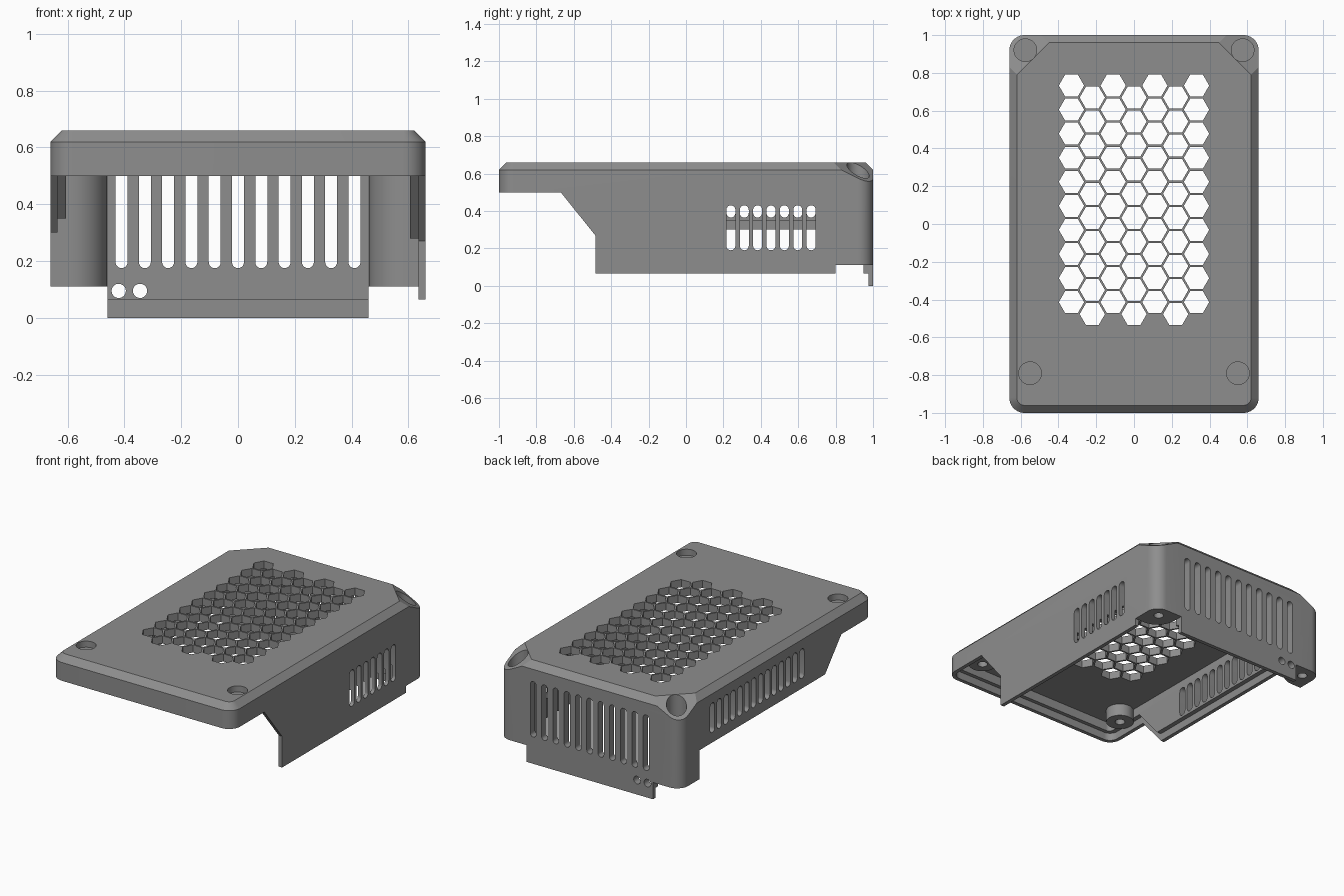
import bpy, bmesh, math

if "Cube" in bpy.data.objects:
    bpy.data.objects.remove(bpy.data.objects["Cube"])

grey = bpy.data.materials.new("mid_grey")
grey.diffuse_color = (0.27, 0.27, 0.27, 1)
grey.use_nodes = True
grey.node_tree.nodes["Principled BSDF"].inputs["Base Color"].default_value = grey.diffuse_color


def arc(cx, cy, r, a0, a1, n=10):
    return [(cx + r * math.cos(math.radians(a0 + (a1 - a0) * i / n)),
             cy + r * math.sin(math.radians(a0 + (a1 - a0) * i / n))) for i in range(n + 1)]


def rounded(x, y0, y1, front, back):
    """Plan outline, symmetric in x, with front and back corner radii."""
    out = []
    for sx, y, a, r in ((-1, y0, 180, front), (1, y0, 270, front), (1, y1, 0, back), (-1, y1, 90, back)):
        if r:
            out += arc(sx * (x - r), y + (r if y == y0 else -r), r, a, a + 90)
        else:
            out.append((sx * x, y))
    return out


def circle(cx, cy, r):
    return arc(cx, cy, r, 0, 360, 40)[:-1]


def slot(c, lo, hi, r):
    return arc(c, lo + r, r, 180, 360) + arc(c, hi - r, r, 0, 180)


def prism(bm, pts, axis, lo, hi):
    """Extrude a 2D outline along an axis."""
    place = {"x": lambda a, b, h: (h, a, b), "y": lambda a, b, h: (a, h, b), "z": lambda a, b, h: (a, b, h)}[axis]
    loft(bm, [[place(a, b, h) for a, b in pts] for h in (lo, hi)])


def loft(bm, rings):
    rings = [[bm.verts.new(p) for p in ring] for ring in rings]
    n = len(rings[0])
    faces = [bm.faces.new(rings[0][::-1]), bm.faces.new(rings[-1])]
    for a, b in zip(rings, rings[1:]):
        faces += [bm.faces.new((a[i], a[(i + 1) % n], b[(i + 1) % n], b[i])) for i in range(n)]
    bmesh.ops.recalc_face_normals(bm, faces=faces)


def finish(name, bm):
    me = bpy.data.meshes.new(name)
    bm.to_mesh(me)
    bm.free()
    me.materials.append(grey)
    ob = bpy.data.objects.new(name, me)
    bpy.context.collection.objects.link(ob)
    return ob


def activate(ob):
    bpy.ops.object.select_all(action="DESELECT")
    ob.select_set(True)
    bpy.context.view_layer.objects.active = ob


def cut(ob, *prisms):
    """Subtract a set of separate prisms from an object."""
    bm = bmesh.new()
    for p in prisms:
        prism(bm, *p)
    tool = finish("cutter", bm)
    tool.hide_render = True
    mod = ob.modifiers.new("cut", "BOOLEAN")
    mod.operation, mod.solver, mod.object = "DIFFERENCE", "EXACT", tool
    activate(ob)
    bpy.ops.object.modifier_apply(modifier=mod.name)
    bpy.data.objects.remove(tool)


def box(x0, x1, y0, y1):
    return [(x0, y0), (x1, y0), (x1, y1), (x0, y1)]


# Outer block with rounded corners and a chamfered top edge
bm = bmesh.new()
wide = rounded(0.66, -1, 1, 0.08, 0.08)
narrow = rounded(0.62, -0.96, 0.96, 0.04, 0.04)
loft(bm, [[(x, y, 0) for x, y in wide], [(x, y, 0.62) for x, y in wide], [(x, y, 0.66) for x, y in narrow]])
cover = finish("cover", bm)

# Sloping facets on the two back corners
for s in (-1, 1):
    bm = bmesh.new()
    ring = []
    for d, z in ((1.31, 0.71), (1.91, 0.41), (1.91, 0.9), (1.31, 0.9)):
        ring.append((d, z))
    ends = [[(s * (d / 2 + t), d / 2 - t, z) for d, z in ring] for t in (-0.9, 0.9)]
    loft(bm, ends)
    tool = finish("cutter", bm)
    mod = cover.modifiers.new("facet", "BOOLEAN")
    mod.operation, mod.solver, mod.object = "DIFFERENCE", "EXACT", tool
    activate(cover)
    bpy.ops.object.modifier_apply(modifier=mod.name)
    bpy.data.objects.remove(tool)

# Cavity, leaving a rounded screw post in each back corner
right_post = [(0.605, 0.80)] + arc(0.59, 0.93, 0.13, 270, 180) + [(0.46, 0.95)]
left_post = [(-x, y) for x, y in right_post[::-1]]
front = arc(-0.575, -0.92, 0.03, 180, 270) + arc(0.575, -0.92, 0.03, 270, 360)
cut(cover, (front + right_post + left_post, "z", -0.1, 0.61))

# Lower edges of the left and right walls, and of the front
cut(cover, ([(-1.1, -0.1), (-1.1, 0.5), (-0.67, 0.5), (-0.5, 0.30), (0.8, 0.30), (0.8, -0.1)], "x", -1, 0))
cut(cover, ([(-1.1, -0.1), (-1.1, 0.5), (-0.67, 0.5), (-0.485, 0.27), (-0.485, 0.065),
             (0.8, 0.065), (0.8, -0.1)], "x", -0.01, 1))

# Stepped inner lip around the lower edges
cut(cover, (rounded(0.635, -0.975, -0.70, 0.055, 0), "z", -0.1, 0.55))
cut(cover, ([(-0.9, -0.1), (-0.9, 0.55), (-0.67, 0.55), (-0.5, 0.35), (0.8, 0.35), (0.8, -0.1)], "x", -0.635, 0))
cut(cover, ([(-0.9, -0.1), (-0.9, 0.55), (-0.67, 0.55), (-0.45, 0.28), (0.8, 0.28), (0.8, -0.1)], "x", -0.01, 0.635))

# Back wall: tab between the posts, thinner at the bottom
cut(cover, (box(0.46, 1, 0.8, 1.1), "z", -0.1, 0.11), (box(-1, -0.46, 0.8, 1.1), "z", -0.1, 0.11))
cut(cover, (box(-0.46, 0.46, 0.7, 0.975), "z", -0.1, 0.065))

# Honeycomb vent in the top
pitch = 0.1274
hexes = []
for col in range(7):
    for row in range(10):
        cx = (col - 3) * pitch * math.sqrt(3) / 2
        cy = 0.733 - row * pitch - (col % 2) * pitch / 2
        hexes.append((arc(cx, cy, 0.067, 0, 360, 6)[:-1], "z", 0.5, 0.8))
cut(cover, *hexes)

# Vent slots and two round holes in the walls
slots = [(slot((i - 5) * 0.082, 0.175, 0.54, 0.021), "y", 0.9, 1.1) for i in range(11)]
slots += [(slot(0.24 + i * 0.0715, 0.19, 0.43, 0.024), "x", 0.55, 1) for i in range(7)]
slots += [(slot(0.669 - i * 0.0715, 0.365, 0.56, 0.024), "x", -1, -0.55) for i in range(14)]
slots += [(circle(x, 0.095, 0.025), "y", 0.9, 1.1) for x in (-0.42, -0.345)]
cut(cover, *slots)

# Screw recesses from above and pilot holes from below
recesses = []
for s in (-1, 1):
    recesses += [(circle(s * 0.575, 0.92, 0.06), "z", 0.5, 0.9),
                 (circle(s * 0.575, 0.92, 0.03), "z", 0, 0.3),
                 (circle(s * 0.55, -0.79, 0.06), "z", 0.62, 0.9)]
cut(cover, *recesses)

# Screw bosses under the front of the top
parts = [cover]
for s, side in ((-1, "left"), (1, "right")):
    bm = bmesh.new()
    prism(bm, circle(s * 0.55, -0.79, 0.084), "z", 0.53, 0.612)
    boss = finish(side + "_front_boss", bm)
    cut(boss, (circle(s * 0.55, -0.79, 0.03), "z", 0.5, 0.6))
    parts.append(boss)

for ob in parts:
    activate(ob)
    bpy.ops.object.shade_smooth_by_angle(angle=math.radians(25))
